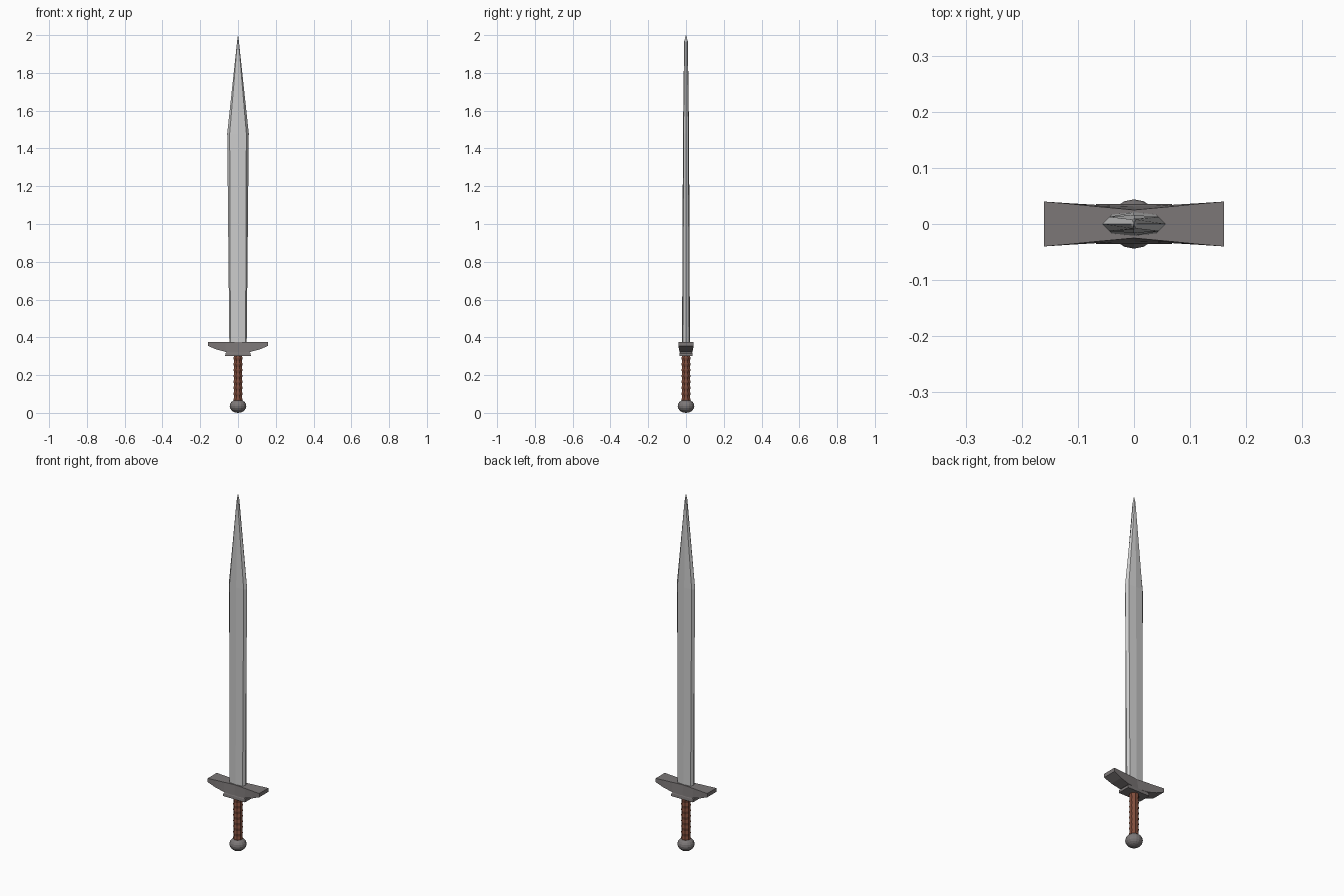
import bpy, bmesh
from math import cos, sin, pi

if "Cube" in bpy.data.objects:
    bpy.data.objects.remove(bpy.data.objects["Cube"])


def colour(name, rgb):
    m = bpy.data.materials.new(name)
    m.diffuse_color = (*rgb, 1)
    m.use_nodes = True
    m.node_tree.nodes["Principled BSDF"].inputs["Base Color"].default_value = m.diffuse_color
    return m


def loft(name, rings, mat):
    """Skin a row of closed rings and cap both ends."""
    bm = bmesh.new()
    rows = [[bm.verts.new(p) for p in ring] for ring in rings]
    n = len(rows[0])
    for a, b in zip(rows, rows[1:]):
        for i in range(n):
            j = (i + 1) % n
            bm.faces.new((a[i], a[j], b[j], b[i]))
    bm.faces.new(rows[0][::-1])
    bm.faces.new(rows[-1])
    bmesh.ops.remove_doubles(bm, verts=bm.verts, dist=1e-5)
    bmesh.ops.recalc_face_normals(bm, faces=bm.faces)
    me = bpy.data.meshes.new(name)
    bm.to_mesh(me)
    bm.free()
    ob = bpy.data.objects.new(name, me)
    bpy.context.collection.objects.link(ob)
    me.materials.append(mat)
    return ob


steel = colour("steel", (0.62, 0.62, 0.62))
iron = colour("iron", (0.2, 0.185, 0.185))
leather = colour("leather", (0.22, 0.075, 0.045))


# Blade: ridged faces with bevelled edges
def blade_ring(w, f, d, z):
    s = 0.8 * d
    return [(w, 0, z), (f, s, z), (0, d, z), (-f, s, z),
            (-w, 0, z), (-f, -s, z), (0, -d, z), (f, -s, z)]


loft("blade", [blade_ring(*r) for r in (
    (0.046, 0.040, 0.021, 0.36),
    (0.057, 0.044, 0.016, 1.48),
    (0.005, 0.003, 0.010, 1.965),
    (0.0005, 0.0003, 0.0005, 2.0))], steel)

# Guard: flat top, curved underside, pinched waist
half = [(0.16, 0.040, 0.040, 0.355), (0.115, 0.036, 0.037, 0.336),
        (0.065, 0.031, 0.034, 0.323), (0, 0.025, 0.032, 0.317)]
stations = half + [(-x, t, b, z) for x, t, b, z in half[-2::-1]]
loft("guard", [[(x, t, 0.376), (x, -t, 0.376), (x, -b, z), (x, b, z)]
               for x, t, b, z in stations], iron)

# Collar under the guard, flaring downward
loft("collar", [[(x, y, z), (-x, y, z), (-x, -y, z), (x, -y, z)]
                for x, y, z in ((0.068, 0.036, 0.30), (0.067, 0.034, 0.315),
                                (0.055, 0.029, 0.328))], iron)

# Grip: eight-sided with wrapped ridges
N = 8
rings = []
for k in range(17):
    r = 0.0255 if k % 2 else 0.0225
    z = 0.055 + 0.25 * k / 16
    rings.append([(r * cos(2 * pi * (i + 0.5) / N), r * sin(2 * pi * (i + 0.5) / N), z)
                  for i in range(N)])
loft("grip", rings, leather)

# Pommel: slightly flattened ball
bpy.ops.mesh.primitive_uv_sphere_add(segments=16, ring_count=10, radius=1, location=(0, 0, 0.036))
pommel = bpy.context.object
pommel.name = "pommel"
pommel.scale = (0.044, 0.044, 0.036)
pommel.data.materials.append(iron)
bpy.ops.object.transform_apply(location=False, rotation=False, scale=True)
